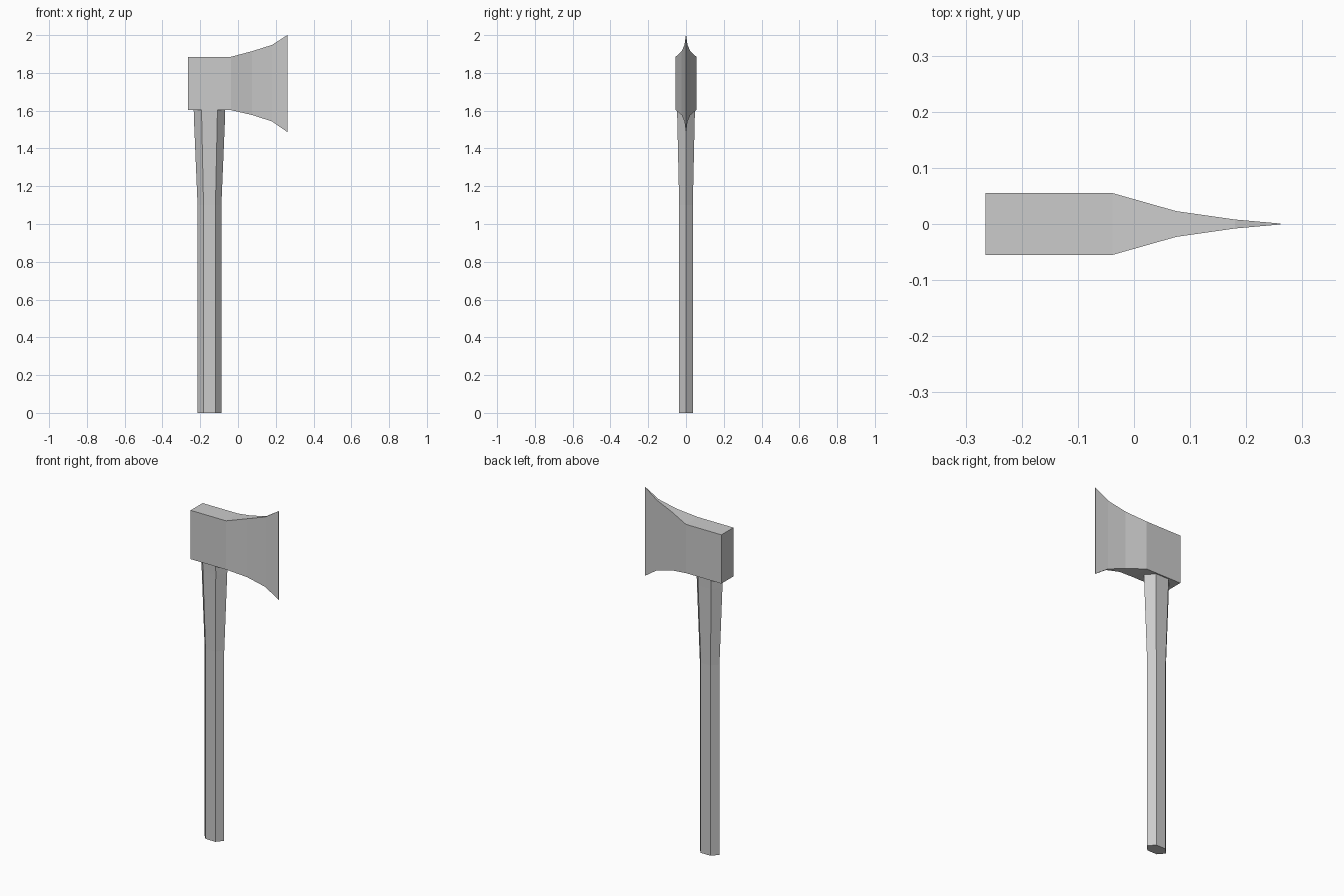
import bpy
import bmesh
from math import cos, sin, pi

cube = bpy.data.objects.get("Cube")
if cube:
    bpy.data.objects.remove(cube, do_unlink=True)

grey = bpy.data.materials.new("plain_grey")
grey.use_nodes = True
COLOUR = (0.6, 0.6, 0.6, 1)
grey.diffuse_color = COLOUR
grey.node_tree.nodes["Principled BSDF"].inputs["Base Color"].default_value = COLOUR


def loft(name, rings):
    """Skin a row of equal-sided rings and cap both ends."""
    bm = bmesh.new()
    loops = [[bm.verts.new(p) for p in ring] for ring in rings]
    n = len(loops[0])
    for a, b in zip(loops, loops[1:]):
        for i in range(n):
            j = (i + 1) % n
            bm.faces.new((a[i], a[j], b[j], b[i]))
    bm.faces.new(loops[0])
    bm.faces.new(loops[-1])
    bmesh.ops.recalc_face_normals(bm, faces=bm.faces)
    mesh = bpy.data.meshes.new(name)
    bm.to_mesh(mesh)
    bm.free()
    mesh.materials.append(grey)
    obj = bpy.data.objects.new(name, mesh)
    bpy.context.collection.objects.link(obj)
    return obj


def hexagon(z, half_x, half_y, centre=-0.151):
    """Flattened six-sided ring with its points along x."""
    return [(centre + half_x * cos(i * pi / 3),
             half_y * sin(i * pi / 3) / sin(pi / 3), z) for i in range(6)]


def blade_section(x, half_y, low, high):
    return [(x, -half_y, low), (x, half_y, low), (x, half_y, high), (x, -half_y, high)]


# Handle: flat-sided shaft that swells below the head
handle = [(0, 0.063, 0.036), (1.1, 0.063, 0.036), (1.55, 0.082, 0.046), (1.62, 0.084, 0.048)]
loft("handle", [hexagon(*row) for row in handle])

# Head: square poll that thins and flares to the cutting edge
head = [(-0.265, 0.055, 1.603, 1.885), (-0.038, 0.055, 1.603, 1.885),
        (0.075, 0.023, 1.577, 1.915), (0.18, 0.008, 1.543, 1.948),
        (0.261, 0.0008, 1.487, 2.0)]
loft("axe_head", [blade_section(*row) for row in head])
